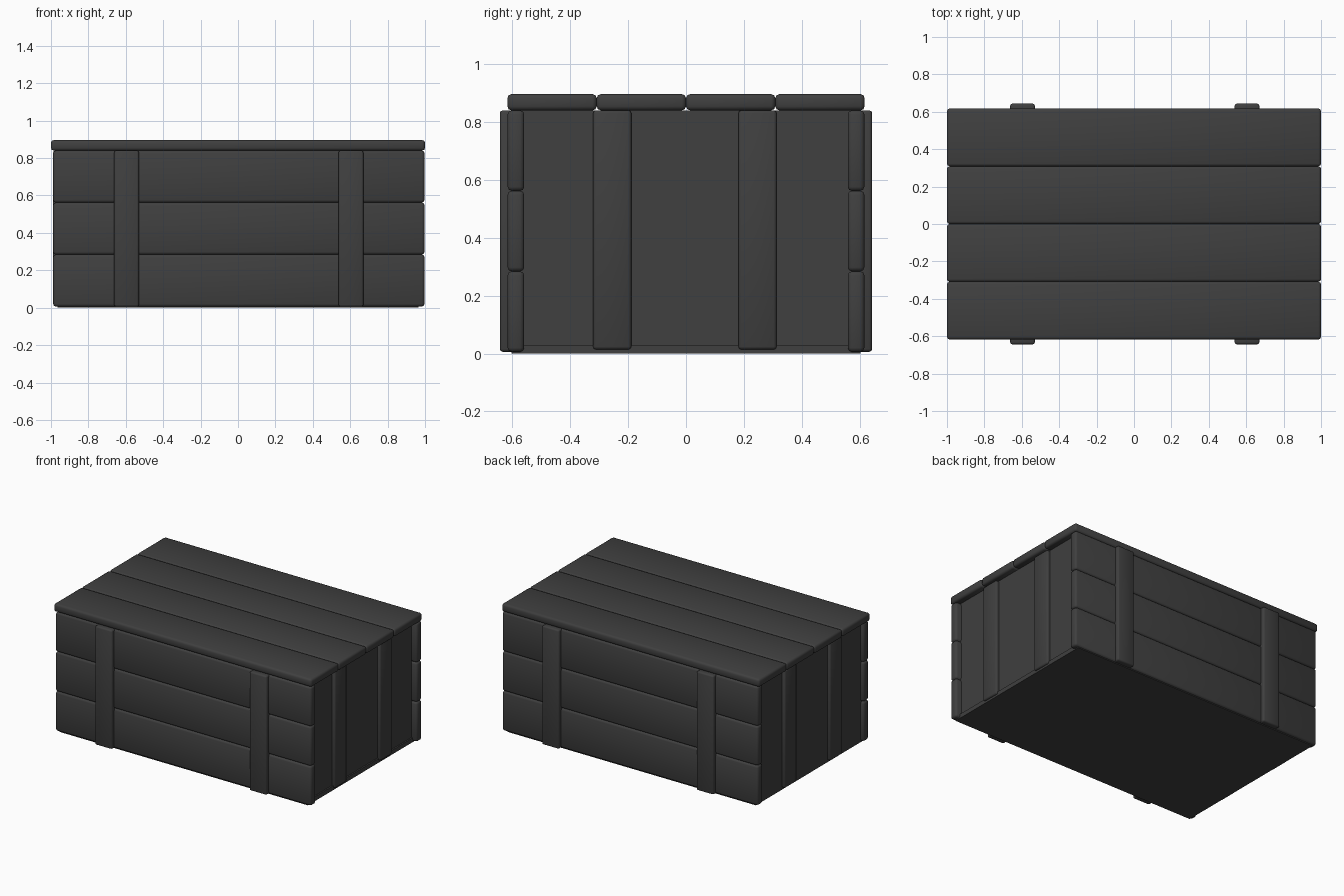
import bpy
import bmesh

cube = bpy.data.objects.get("Cube")
if cube:
    bpy.data.objects.remove(cube, do_unlink=True)

# One dark colour for the whole crate
paint = bpy.data.materials.new("charcoal")
paint.use_nodes = True
COLOUR = (0.05, 0.05, 0.05, 1)
paint.diffuse_color = COLOUR
paint.node_tree.nodes["Principled BSDF"].inputs["Base Color"].default_value = COLOUR


def board(name, x, y, z, bevel=0.014):
    """Board filling the given (low, high) ranges, with rounded edges."""
    mesh = bpy.data.meshes.new(name)
    bm = bmesh.new()
    bmesh.ops.create_cube(bm, size=1)
    for v in bm.verts:
        v.co = [lo + (c + 0.5) * (hi - lo) for c, (lo, hi) in zip(v.co, (x, y, z))]
    if bevel:
        bmesh.ops.bevel(bm, geom=bm.edges[:], offset=bevel, segments=2,
                        profile=0.5, affect='EDGES')
    bm.to_mesh(mesh)
    bm.free()
    mesh.materials.append(paint)
    obj = bpy.data.objects.new(name, mesh)
    bpy.context.collection.objects.link(obj)
    bpy.ops.object.select_all(action='DESELECT')
    obj.select_set(True)
    bpy.context.view_layer.objects.active = obj
    bpy.ops.object.shade_smooth_by_angle(angle=0.9)
    return obj


def span(a, b):
    return (min(a, b), max(a, b))


BOTTOM, RIM, TOP = 0.006, 0.84, 0.896
HALF_DEPTH = 0.617

# Lid planks running along the crate
lid_w = HALF_DEPTH / 2
for i in range(4):
    y = -HALF_DEPTH + i * lid_w
    board(f"lid_plank_{i + 1}", (-1, 1), (y, y + lid_w), (RIM, TOP))

# Front and back walls: three planks and two upright battens each
wall_h = (RIM - BOTTOM) / 3
for side, s in (("front", -1), ("back", 1)):
    for i in range(3):
        z = BOTTOM + i * wall_h
        board(f"{side}_plank_{i + 1}", (-0.988, 0.997),
              span(s * 0.559, s * 0.616), (z, z + wall_h))
    for end, x in (("right", -0.596), ("left", 0.604)):
        board(f"{side}_batten_{end}", (x - 0.066, x + 0.066),
              span(s * 0.59, s * 0.643), (BOTTOM, RIM), 0.01)

# End walls: a recessed panel and two upright battens each
for side, s, face in (("right", -1, 0.965), ("left", 1, 0.955)):
    board(f"{side}_end_panel", span(s * 0.91, s * face),
          (-0.575, 0.575), (BOTTOM, RIM), 0)
    for end, y in (("front", -0.255), ("back", 0.247)):
        board(f"{side}_end_batten_{end}", span(s * 0.93, s * (face + 0.023)),
              (y - 0.066, y + 0.066), (0.014, RIM), 0.01)

# Base plate
board("base_plate", (-0.965, 0.965), (-0.603, 0.603), (0, 0.03), 0)
